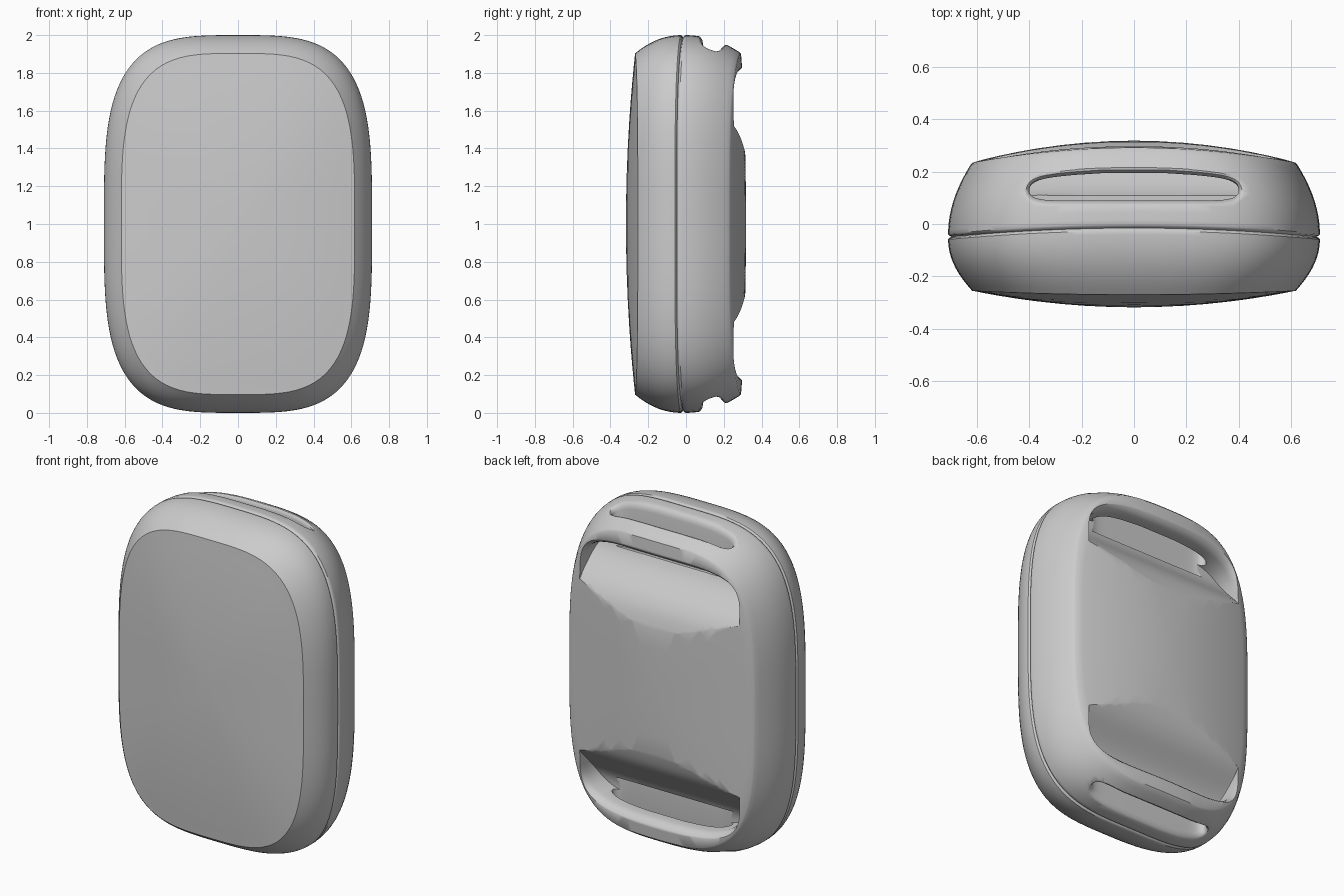
import bpy, bmesh
from math import cos, sin, pi

if "Cube" in bpy.data.objects:
    bpy.data.objects.remove(bpy.data.objects["Cube"])

N = 3.5


def front_y(x): return -0.27 + 0.015 * (x / 0.62) ** 2
def seam_y(x): return -0.015 - 0.035 * (x / 0.71) ** 2
def back_y(x): return 0.293 - 0.058 * (x / 0.62) ** 2
def inset(v): return 0.097 * abs(v) ** 2.2


def loft(name, rings):
    """Closed mesh through a list of equal-length point rings."""
    bm = bmesh.new()
    vs = [[bm.verts.new(p) for p in r] for r in rings]
    n = len(rings[0])
    for a, b in zip(vs, vs[1:]):
        for i in range(n):
            j = (i + 1) % n
            bm.faces.new((a[i], a[j], b[j], b[i]))
    bm.faces.new(vs[0])
    bm.faces.new(vs[-1])
    bmesh.ops.recalc_face_normals(bm, faces=bm.faces)
    me = bpy.data.meshes.new(name)
    bm.to_mesh(me)
    bm.free()
    ob = bpy.data.objects.new(name, me)
    bpy.context.collection.objects.link(ob)
    return ob


def outline(d, seg=160):
    """Rounded-rectangle outline, inset by d, as (x, z offset) pairs."""
    hx, hz, out = 0.71 - 0.95 * d, 1 - d, []
    for i in range(seg):
        c, s = cos(2 * pi * (i + 0.5) / seg), sin(2 * pi * (i + 0.5) / seg)
        r = (abs(c / hx) ** N + abs(s / hz) ** N) ** (-1 / N)
        out.append((r * c, r * s))
    return out


def rim_ring(v, extra=0.0):
    """Ring on the rim: v = -1 front edge, 0 seam, 1 back edge."""
    ring = []
    for x, z in outline(inset(v) + extra):
        e = front_y(x) if v < 0 else back_y(x)
        ring.append((x, seam_y(x) + (e - seam_y(x)) * abs(v), 1 + z))
    return ring


def face_ring(s, edge, centre):
    """Ring on a domed face, s = 1 at its edge."""
    return [(x * s, centre + (edge(x) - centre) * s * s, 1 + z * s)
            for x, z in outline(0.1)]


# Case body: front dome, rim with seam groove, back dome
scales = [0.03, 0.15, 0.3, 0.45, 0.6, 0.72, 0.84, 0.93, 0.99]
rings = [face_ring(s, front_y, -0.318) for s in scales]
rings += [rim_ring(-1 + i * 0.1) for i in range(10)]
rings += [rim_ring(-0.045), rim_ring(-0.02, 0.004), rim_ring(-0.001, 0.014),
          rim_ring(0.02, 0.004), rim_ring(0.045)]
rings += [rim_ring(0.1 + i * 0.1) for i in range(9)]
rings += [rim_ring(0.97), rim_ring(0.995, 0.004)]
rings += [face_ring(s, back_y, 0.318) for s in reversed(scales[:-1])]
body = loft("case_body", rings)


def rim_z(x, y):
    """Height of the rim surface above the centre."""
    v = max(0, min(1, (y - seam_y(x)) / (back_y(x) - seam_y(x))))
    d = inset(v)
    return (1 - d) * (1 - (abs(x) / (0.71 - 0.95 * d)) ** N) ** (1 / N)


def slot_cutter(side):
    """Strap slot through the end wall, with a softened mouth."""
    def section(e):
        pts = []
        for i in range(48):
            a = 2 * pi * (i + 0.5) / 48
            c, s = cos(a), sin(a)
            x = (0.4 + e) * (1 if c > 0 else -1) * abs(c) ** 0.35
            x = x if abs(c) > 0.1 else (0.4 + e) * c * (0.1 ** 0.35) / 0.1
            k = (max(0, 1 - (abs(x) / (0.4 + e)) ** 14)) ** 0.5
            top, bot = 0.197 - 0.03 * (x / 0.4) ** 2, 0.09
            mid, half = (top + bot) / 2, (top - bot) / 2 + e
            pts.append((x, mid + half * k * (1 if s > 0 else -1)))
        return pts
    rr = [[(x, y, 1 + side * 0.7) for x, y in section(0)]]
    for e, dz in ((0, -0.035), (0.004, -0.017), (0.012, -0.005), (0.024, 0.003), (0.03, 0.2)):
        rr.append([(x, y, 1 + side * (rim_z(x, y) + dz)) for x, y in section(e)])
    return loft("slot_cutter", rr)


# Recess floor profile: (height above centre, depth y)
FLOOR = [(0.28, 0.335), (0.36, 0.318), (0.41, 0.305), (0.46, 0.288), (0.5, 0.267),
         (0.54, 0.238), (0.58, 0.2), (0.62, 0.162), (0.66, 0.13), (0.7, 0.108),
         (0.74, 0.098), (0.9, 0.095)]


def floor_y(z):
    for (z0, y0), (z1, y1) in zip(FLOOR, FLOOR[1:]):
        if z <= z1:
            return y0 + (y1 - y0) * (z - z0) / (z1 - z0)
    return FLOOR[-1][1]


def recess_cutter(side):
    """Scooped finger recess behind the strap bar."""
    rr = []
    for i in range(41):
        u = -cos(pi * i / 40)
        x = 0.535 * u
        zt = 0.5 + 0.295 * (1 - min(1, abs(u) * 0.9995) ** 4) ** 0.25
        ys = back_y(x)
        prof = [(0.28 + (zt - 0.28) * t / 22, None) for t in range(23)]
        prof = [(z, floor_y(z)) for z, _ in prof]
        y0 = prof[-1][1]
        for dy, dz in ((-0.05, 0), (-0.03, 0.005), (-0.014, 0.014), (0.0, 0.028), (0.012, 0.05)):
            prof.append((zt + dz, max(ys + dy, y0 + 0.004 + dz)))
        prof += [(zt + 0.05, 0.6), (0.28, 0.6)]
        rr.append([(x, y, 1 + side * z) for z, y in prof])
    return loft("recess_cutter", rr)


# Cut the slots and recesses at both ends
bpy.context.view_layer.objects.active = body
body.select_set(True)
for side in (1, -1):
    for make in (recess_cutter, slot_cutter):
        cutter = make(side)
        cutter.hide_render = True
        m = body.modifiers.new("cut", 'BOOLEAN')
        m.operation = 'DIFFERENCE'
        m.solver = 'EXACT'
        m.object = cutter
        bpy.ops.object.modifier_apply(modifier=m.name)
        bpy.data.objects.remove(cutter)

bpy.ops.object.shade_smooth_by_angle(angle=0.6)
